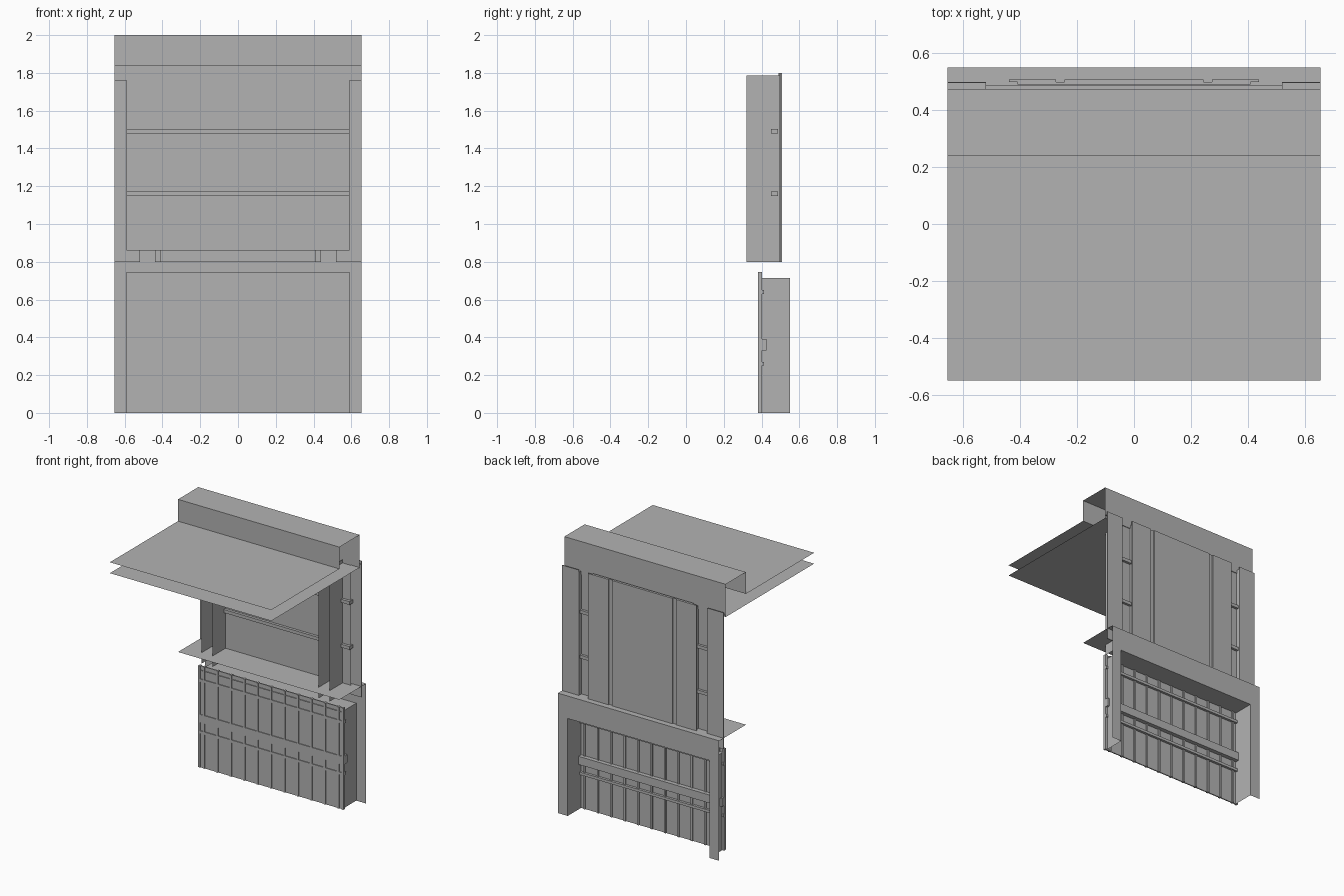
import bpy
import bmesh

cube = bpy.data.objects.get("Cube")
if cube:
    bpy.data.objects.remove(cube, do_unlink=True)

grey = bpy.data.materials.new("plain_grey")
grey.use_nodes = True
grey.diffuse_color = (0.45, 0.45, 0.45, 1)
grey.node_tree.nodes["Principled BSDF"].inputs["Base Color"].default_value = grey.diffuse_color

W = 0.655    # half width of the facade
PANE = 0.59  # half width of the inner panels


def build(name, spans):
    """One object from axis-aligned blocks; a span of zero length gives a flat sheet."""
    bm = bmesh.new()
    for span in spans:
        flat = [i for i in range(3) if span[i][0] == span[i][1]]
        if flat:
            a, b = [i for i in range(3) if i != flat[0]]
            corners = []
            for s, t in ((0, 0), (1, 0), (1, 1), (0, 1)):
                p = [r[0] for r in span]
                p[a], p[b] = span[a][s], span[b][t]
                corners.append(bm.verts.new(p))
            bm.faces.new(corners)
        else:
            for v in bmesh.ops.create_cube(bm, size=1)["verts"]:
                v.co = [(r[0] + r[1]) / 2 + c * (r[1] - r[0]) for r, c in zip(span, v.co)]
    mesh = bpy.data.meshes.new(name)
    bm.to_mesh(mesh)
    bm.free()
    mesh.materials.append(grey)
    obj = bpy.data.objects.new(name, mesh)
    bpy.context.collection.objects.link(obj)
    return obj


def both(x, y, z):
    """The same span on the left and on the right."""
    return [(x, y, z), ((-x[1], -x[0]), y, z)]


full = (-W, W)
pane = (-PANE, PANE)

# Header with open ends, and the two awning sheets
build("header_front", [(full, (0.24, 0.24), (1.84, 2))])
build("header_top", [(full, (0.24, 0.475), (2, 2))])
build("header_back", [(full, (0.475, 0.475), (1.76, 2))])
build("awning_upper", [(full, (-0.55, 0.24), (1.84, 1.84))])
build("awning_lower", [(full, (-0.55, 0.475), (1.76, 1.76))])

# Upper bay: pillars, back panels, pane, fins and rails
build("upper_pillars", both((0.52, W), (0.495, 0.5), (0.8, 1.8)))
build("backing_panel", [((-0.41, 0.41), (0.49, 0.5), (0.8, 1.8))])
build("raised_panels", [((-0.245, 0.245), (0.5, 0.508), (0.8, 1.8))]
      + both((0.275, 0.44), (0.5, 0.508), (0.8, 1.8)))
build("pillar_ledges", both((0.52, W), (0.475, 0.5), (1.78, 1.78)))
build("upper_pane", [(pane, (0.47, 0.47), (0.86, 1.785))])
build("fins", both((0.43, 0.43), (0.32, 0.5), (0.8, 1.785))
      + both((0.52, 0.52), (0.32, 0.5), (0.8, 1.785)))
build("upper_rails", [(pane, (0.45, 0.488), (z - 0.012, z + 0.012)) for z in (1.16, 1.49)])

# Sill sheet over the lower bay
build("sill", [(full, (0.24, 0.55), (0.88, 0.88))])

# Lower surround: back face around an opening, with its reveal
build("surround_back", both((0.575, W), (0.55, 0.55), (0, 0.88))
      + [((-0.575, 0.575), (0.55, 0.55), (0.715, 0.88))])
build("surround_jambs", both((0.575, 0.575), (0.38, 0.55), (0, 0.715)))
build("surround_soffit", [((-0.575, 0.575), (0.38, 0.55), (0.715, 0.715))])

# Lower panel with battens and rails
build("lower_panel", [(pane, (0.386, 0.394), (0, 0.745))])
build("battens", [((x - 0.007, x + 0.007), (0.38, 0.402), (0, 0.745))
                  for x in [i * 0.109 for i in range(-5, 6)] + [-0.582, 0.582]])
build("thin_rails", [(pane, (0.38, 0.412), (z - 0.01, z + 0.01)) for z in (0.26, 0.64)])
build("wide_rail", [(pane, (0.38, 0.425), (0.33, 0.39))])
